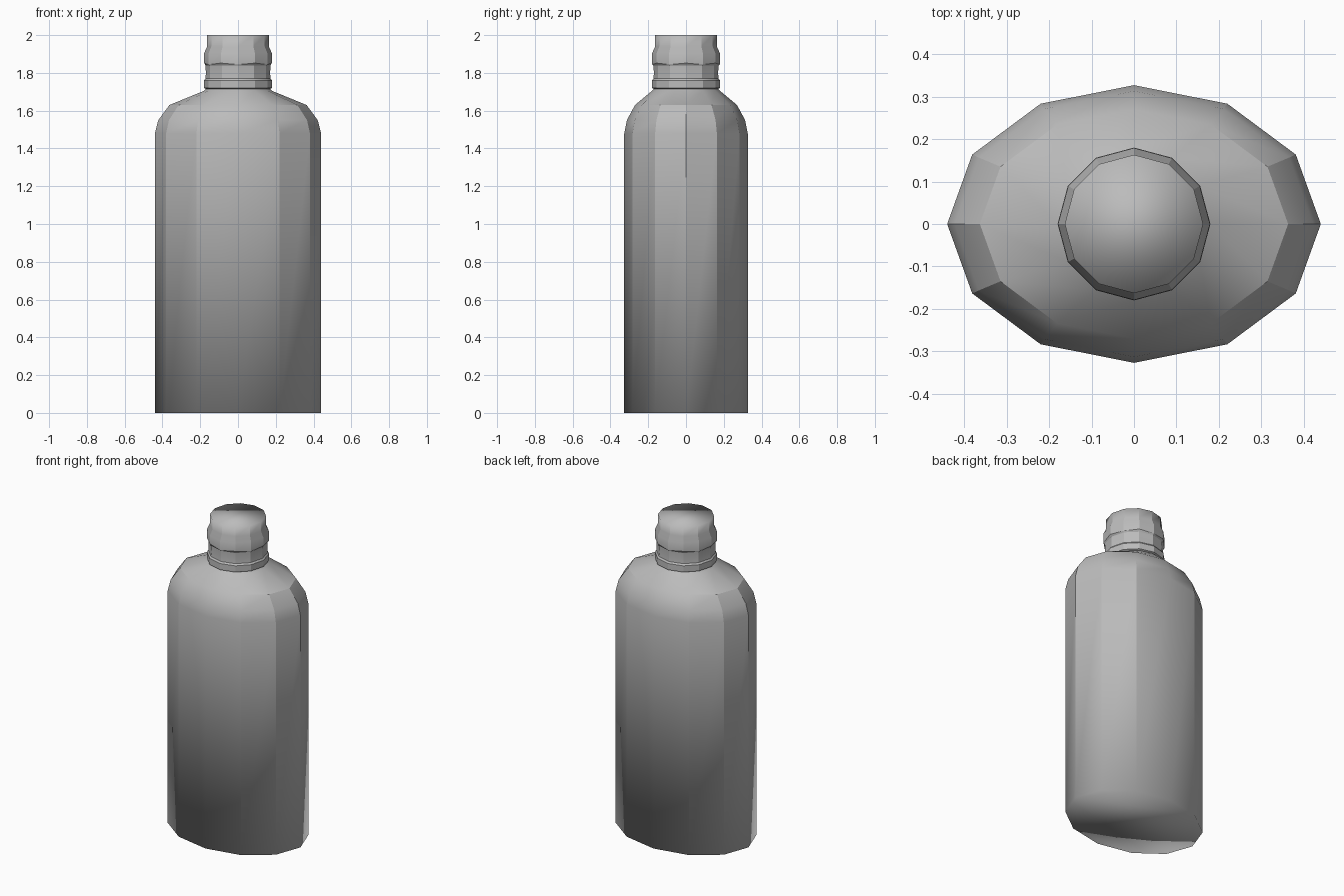
import bpy, bmesh
from math import sin, cos, pi, radians

if "Cube" in bpy.data.objects:
    bpy.data.objects.remove(bpy.data.objects["Cube"])

SIDES = 12

grey = bpy.data.materials.new("dark_grey")
grey.diffuse_color = (0.5, 0.5, 0.5, 1)
grey.use_nodes = True
grey.node_tree.nodes["Principled BSDF"].inputs["Base Color"].default_value = grey.diffuse_color


def loft(name, rings, cap_bottom=False, cap_top=False):
    """Skin a stack of 12-sided rings (x radius, y radius, height, wave)."""
    bm = bmesh.new()
    loops = []
    for rx, ry, z, wave in rings:
        loops.append([bm.verts.new((rx * cos(2 * pi * i / SIDES),
                                    ry * sin(2 * pi * i / SIDES),
                                    z + wave * (-1) ** i))
                      for i in range(SIDES)])
    for low, high in zip(loops, loops[1:]):
        for i in range(SIDES):
            j = (i + 1) % SIDES
            bm.faces.new((low[i], low[j], high[j], high[i]))
    if cap_bottom:
        bm.faces.new(loops[0][::-1])
    if cap_top:
        bm.faces.new(loops[-1])
    # Smooth shading: creases split, but the caps blend into the sides
    bm.normal_update()
    for face in bm.faces:
        face.smooth = True
    for edge in bm.edges:
        on_cap = any(len(f.verts) == SIDES for f in edge.link_faces)
        edge.smooth = on_cap or edge.calc_face_angle(0) < radians(24)
    mesh = bpy.data.meshes.new(name)
    bm.to_mesh(mesh)
    bm.free()
    mesh.materials.append(grey)
    obj = bpy.data.objects.new(name, mesh)
    bpy.context.collection.objects.link(obj)
    return obj


# Oval body with rounded shoulder, blending to the round neck
loft("bottle_body", [
    (0.44, 0.327, 0.0, 0),
    (0.44, 0.327, 1.48, 0),
    (0.422, 0.313, 1.55, 0),
    (0.363, 0.27, 1.63, 0),
    (0.18, 0.18, 1.705, 0),
    (0.17, 0.17, 1.715, 0),
], cap_bottom=True)

# Neck support ring and the groove above it
loft("neck_collar", [(r, r, z, 0) for r, z in [
    (0.17, 1.715), (0.18, 1.72), (0.18, 1.76),
    (0.172, 1.77), (0.17, 1.80), (0.172, 1.838)]])

# Screw thread bulge with slightly wavy lower edge, and closed mouth
loft("threaded_mouth", [
    (0.172, 0.172, 1.838, 0),
    (0.179, 0.179, 1.848, 0.004),
    (0.179, 0.179, 1.905, 0),
    (0.163, 0.163, 1.94, 0),
    (0.163, 0.163, 2.0, 0),
], cap_top=True)
